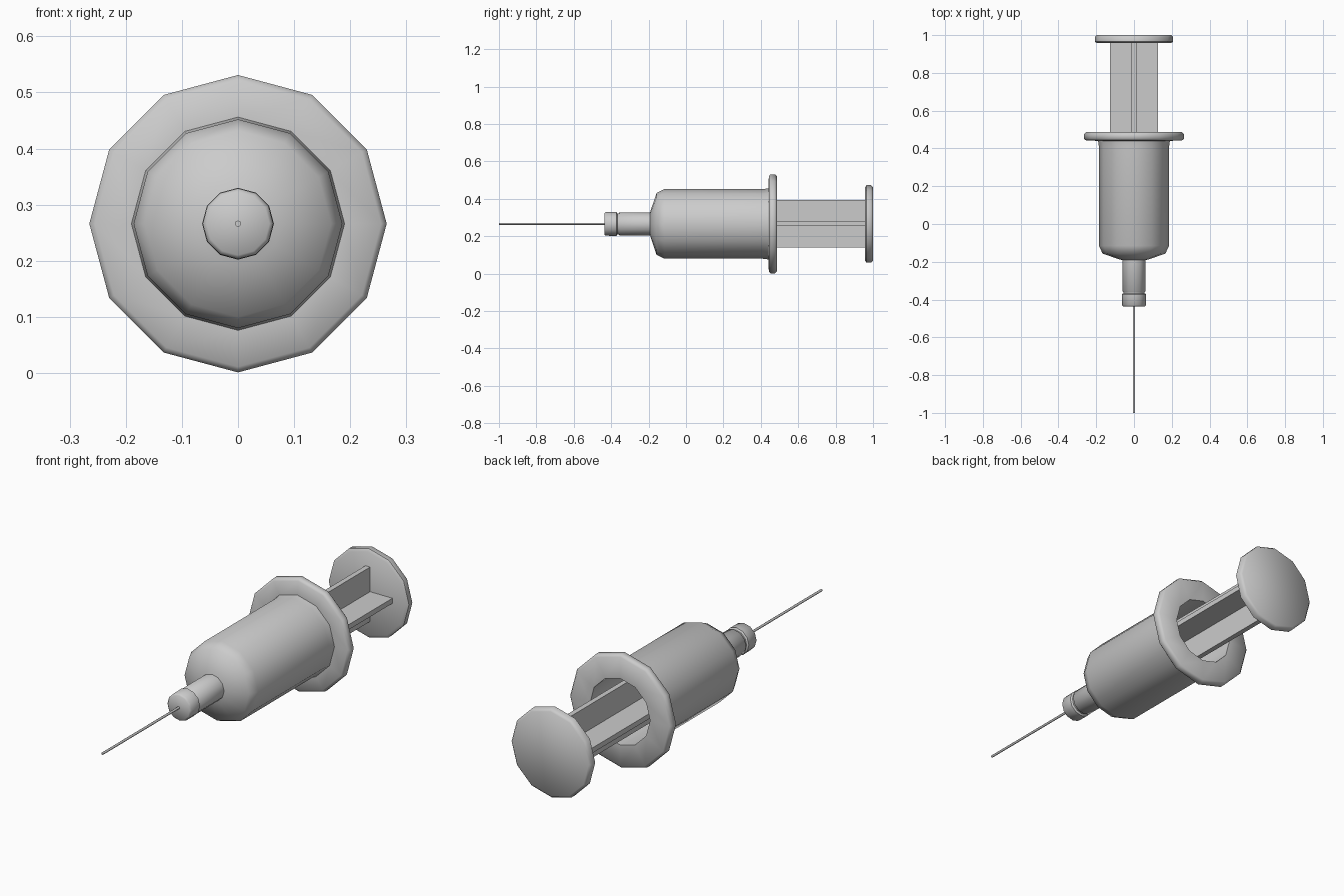
import bpy, bmesh, math

if "Cube" in bpy.data.objects:
    bpy.data.objects.remove(bpy.data.objects["Cube"])

CZ = 0.266  # height of the syringe axis


def finish(name, bm, angle=50):
    bmesh.ops.remove_doubles(bm, verts=bm.verts, dist=1e-5)
    bmesh.ops.recalc_face_normals(bm, faces=bm.faces)
    me = bpy.data.meshes.new(name)
    bm.to_mesh(me)
    bm.free()
    ob = bpy.data.objects.new(name, me)
    bpy.context.collection.objects.link(ob)
    bpy.ops.object.select_all(action='DESELECT')
    ob.select_set(True)
    bpy.context.view_layer.objects.active = ob
    bpy.ops.object.shade_smooth_by_angle(angle=math.radians(angle))
    return ob


def lathe(name, profile, sides=12, angle=50, closed=False):
    """Revolve (y, radius) points about the long axis."""
    bm = bmesh.new()
    rings = [[bm.verts.new((r * math.sin(2 * math.pi * i / sides), y,
                            CZ + r * math.cos(2 * math.pi * i / sides)))
              for i in range(sides)] for y, r in profile]
    pairs = list(zip(rings, rings[1:]))
    if closed:
        pairs.append((rings[-1], rings[0]))
    for a, b in pairs:
        for i in range(sides):
            j = (i + 1) % sides
            bm.faces.new((a[i], a[j], b[j], b[i]))
    if not closed:
        bm.faces.new(rings[0])
        bm.faces.new(rings[-1])
    return finish(name, bm, angle)


# Hollow barrel with shoulder, finger flange and bore
lathe("barrel", [
    (-0.193, 0.055), (-0.188, 0.075), (-0.157, 0.166), (-0.115, 0.186),
    (0.41, 0.186), (0.44, 0.190), (0.443, 0.255), (0.452, 0.265),
    (0.475, 0.265), (0.486, 0.255), (0.486, 0.155), (-0.10, 0.155),
    (-0.14, 0.14), (-0.165, 0.055)], closed=True)

# Nozzle with grooved needle hub
lathe("needle_hub", [
    (-0.437, 0.056), (-0.430, 0.063), (-0.372, 0.064), (-0.367, 0.056),
    (-0.360, 0.056), (-0.355, 0.062), (-0.17, 0.062)])

# Needle
lathe("needle", [(-1.0, 0.0055), (-0.42, 0.0055)], sides=8)

# Plunger stem: cross-shaped section extruded along the axis
t, w = 0.012, 0.127
section = []
for k in range(4):
    c, s = math.cos(k * math.pi / 2), math.sin(k * math.pi / 2)
    section += [(x * c - z * s, x * s + z * c) for x, z in ((w, -t), (w, t), (t, t))]
bm = bmesh.new()
face = bm.faces.new([bm.verts.new((x, 0.1, CZ + z)) for x, z in section])
ext = bmesh.ops.extrude_face_region(bm, geom=[face])
bmesh.ops.translate(bm, vec=(0, 0.87, 0),
                    verts=[v for v in ext["geom"] if isinstance(v, bmesh.types.BMVert)])
finish("plunger_stem", bm, 30)

# Piston inside the barrel
lathe("piston", [(0.06, 0.15), (0.10, 0.15)])

# Thumb plate
lathe("thumb_plate", [
    (0.957, 0.195), (0.965, 0.207), (0.990, 0.207), (1.0, 0.197)])
